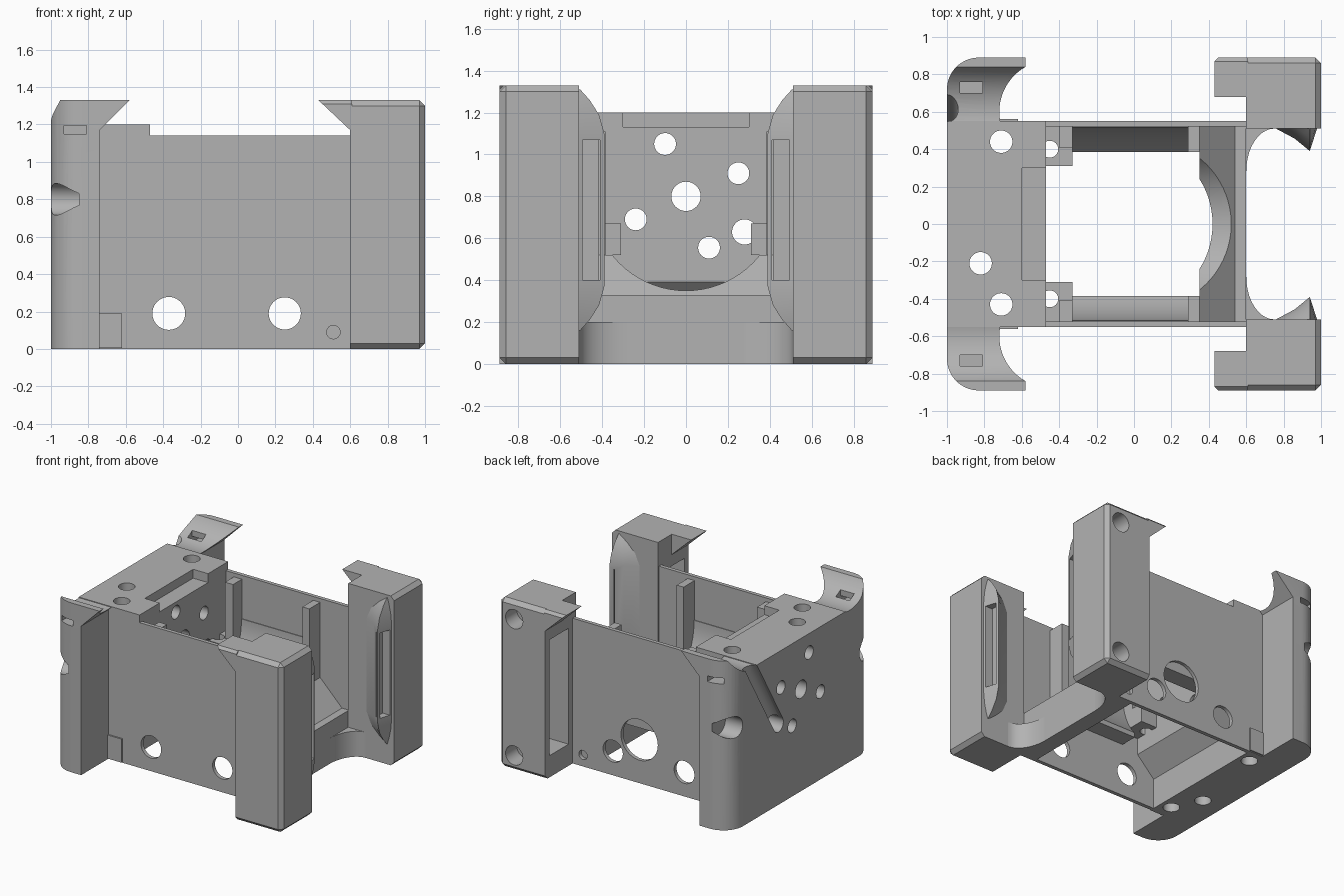
import bpy, bmesh, math
from mathutils import Vector

if "Cube" in bpy.data.objects:
    bpy.data.objects.remove(bpy.data.objects["Cube"], do_unlink=True)

grey = bpy.data.materials.new("plain_grey")
grey.use_nodes = True
grey.diffuse_color = (0.45, 0.45, 0.45, 1)
grey.node_tree.nodes["Principled BSDF"].inputs["Base Color"].default_value = (0.45, 0.45, 0.45, 1)


def finish(name, bm):
    bmesh.ops.recalc_face_normals(bm, faces=bm.faces)
    mesh = bpy.data.meshes.new(name)
    bm.to_mesh(mesh)
    bm.free()
    mesh.materials.append(grey)
    ob = bpy.data.objects.new(name, mesh)
    bpy.context.collection.objects.link(ob)
    return ob


def prism(name, pts, axis, a, b):
    """Extrude a 2D outline along an axis from a to b."""
    place = {"x": lambda u, v, w: (w, u, v),
             "y": lambda u, v, w: (u, w, v),
             "z": lambda u, v, w: (u, v, w)}[axis]
    bm = bmesh.new()
    lo = [bm.verts.new(place(u, v, a)) for u, v in pts]
    hi = [bm.verts.new(place(u, v, b)) for u, v in pts]
    bm.faces.new(lo)
    bm.faces.new(hi)
    for i in range(len(pts)):
        j = (i + 1) % len(pts)
        bm.faces.new((lo[i], lo[j], hi[j], hi[i]))
    return finish(name, bm)


def box(name, x, y, z):
    return prism(name, [(x[0], y[0]), (x[1], y[0]), (x[1], y[1]), (x[0], y[1])], "z", *z)


def rod(p, q, r, segs=40):
    """Cylinder between two points, used as a cutter."""
    p, q = Vector(p), Vector(q)
    bm = bmesh.new()
    bmesh.ops.create_cone(bm, cap_ends=True, segments=segs, radius1=r, radius2=r, depth=(q - p).length)
    bm.transform((q - p).to_track_quat("Z", "Y").to_matrix().to_4x4())
    bmesh.ops.translate(bm, verts=bm.verts, vec=(p + q) / 2)
    return finish("cutter", bm)


def carve(ob, cutters, op="DIFFERENCE"):
    bpy.context.view_layer.objects.active = ob
    for c in cutters:
        c.hide_render = True
        m = ob.modifiers.new("cut", "BOOLEAN")
        m.operation, m.solver, m.object = op, "EXACT", c
        bpy.ops.object.modifier_apply(modifier=m.name)
        bpy.data.objects.remove(c, do_unlink=True)


def motor_bore(r):
    return rod((-0.45, 0, 0.8), (0.9, 0, 0.8), r, 72)


def groove():
    return rod((-1, 0.66, 1.27), (-1, 0.28, 0.63), 0.06)


def span(s, a, b):
    return sorted((s * a, s * b))


# End block with stepped top, bevelled underside and drilled holes
end = prism("end_block", [(-1, 0), (-0.62, 0), (-0.62, 0.24), (-0.47, 0.39), (-0.47, 1.2), (-1, 1.2)],
            "y", -0.55, 0.55)
carve(end, [box("cutter", (-0.6, -0.4), (-0.3, 0.3), (1.13, 1.4)), groove()])
for y, z, r in [(-0.1, 1.05, 0.052), (0.25, 0.91, 0.052), (0, 0.8, 0.07),
                (-0.24, 0.69, 0.052), (0.28, 0.63, 0.06), (0.11, 0.555, 0.052)]:
    carve(end, [rod((-1.1, y, z), (-0.3, y, z), r)])
for x, y in [(-0.71, 0.44), (-0.71, -0.43), (-0.82, -0.21)]:
    carve(end, [rod((x, y, -0.1), (x, y, 1.4), 0.06)])

# Cross bar and slanted baffle, hollowed by the round bore
bar = prism("cross_bar", [(0.47, 0), (0.6, 0), (0.6, 0.33), (0.54, 0.33), (0.35, 0.52),
                          (0.35, 0.42), (0.47, 0.3)], "y", -0.52, 0.52)
carve(bar, [motor_bore(0.45)])

for s, side in ((1, "back"), (-1, "front")):
    # Thin side wall with round holes
    wall = box(side + "_wall", (-0.74, 0.61), span(s, 0.52, 0.55), (0, 1.14))
    holes = [(-0.37, 0.19, 0.088), (0.25, 0.19, 0.086), (0.51, 0.09, 0.036)]
    if s > 0:
        holes.append((0.02, 0.34, 0.16))
    for x, z, r in holes:
        carve(wall, [rod((x, s * 0.45, z), (x, s * 0.65, z), r)])
    box(side + "_pad", (-0.74, -0.62), span(s, 0.54, 0.562), (0.005, 0.19))

    # Flange with rounded corner, flared lip and slot
    flange = prism(side + "_flange", [(-1, 0), (-0.74, 0), (-0.74, 1.17), (-0.58, 1.33), (-1, 1.33)],
                   "y", *span(s, 0.55, 0.89))
    arc = [(-0.83 - 0.17 * math.sin(math.radians(a)), s * (0.72 + 0.17 * math.cos(math.radians(a))))
           for a in range(0, 91, 9)]
    carve(flange, [prism("cutter", arc + [(-1, s * 0.5), (-0.5, s * 0.5), (-0.5, s * 0.89)], "z", -0.1, 1.5)],
          "INTERSECT")
    carve(flange, [rod((-1.2, s * 0.6, 1.466), (-0.4, s * 0.6, 1.466), 0.276, 72),
                   box("cutter", (-0.93, -0.81), span(s, 0.7, 0.95), (1.15, 1.195)),
                   box("cutter", (-0.93, -0.81), span(s, 0.7, 0.76), (1.16, 1.3)),
                   rod((-1.1, s * 0.81, 0.8), (-0.85, s * 0.81, 0.8), 0.085)])
    if s > 0:
        carve(flange, [groove()])

    # Tower with chamfered outer edges and a tall pocket
    tower = box(side + "_tower", (0.6, 1), span(s, 0.51, 0.89), (0, 1.33))
    bm = bmesh.new()
    bm.from_mesh(tower.data)

    def outer(e):
        c = (e.verts[0].co + e.verts[1].co) / 2
        sides = (c.x > 0.99) + (abs(c.y) > 0.88)
        return sides == 2 or (sides == 1 and not 0.01 < c.z < 1.32)
    bmesh.ops.bevel(bm, geom=[e for e in bm.edges if outer(e)], offset=0.03, segments=1, affect="EDGES")
    bm.to_mesh(tower.data)
    bm.free()
    carve(tower, [box("cutter", (0.5, 0.8), span(s, 0.6, 0.84), (0.17, 1.08))])
    if s > 0:
        for z in (0.12, 1.19):
            carve(tower, [rod((0.87, 0.75, z), (0.87, 1, z), 0.075)])

    # Overhanging hook on the tower
    hook = prism(side + "_hook", [(0.61, 1.16), (0.6, 1.17), (0.43, 1.33), (0.61, 1.33)],
                 "y", *span(s, 0.68, 0.89))
    carve(hook, [prism("cutter", [(s * 0.86, 1.34), (s * 0.9, 1.34), (s * 0.9, 1.3)], "x", 0.3, 0.7)])

    # Pointed fin on the inner face of the tower, with a slot
    bm = bmesh.new()
    rings = []
    for z, d in [(0.16, 0.005), (0.21, 0.05), (0.28, 0.095), (0.37, 0.12),
                 (1.1, 0.12), (1.19, 0.095), (1.26, 0.05), (1.31, 0.005)]:
        t = d / 0.12
        plan = [(0.94 - 0.19 * t, 0.515), (0.94 - 0.08 * t, 0.51 - 0.45 * d),
                (0.94, 0.51 - d), (0.94 + 0.04 * t, 0.515)]
        rings.append([bm.verts.new((x, s * y, z)) for x, y in plan])
    for lo, hi in zip(rings, rings[1:]):
        for i in range(4):
            bm.faces.new((lo[i], lo[i - 1], hi[i - 1], hi[i]))
    bm.faces.new(rings[0])
    bm.faces.new(rings[-1])
    fin = finish(side + "_fin", bm)
    carve(fin, [box("cutter", (0.91, 1.1), span(s, 0.41, 0.495), (0.4, 1.07))])

    # Concave corner between bar and tower
    curve = [(0.75 - 0.15 * math.cos(math.radians(a)), s * (0.28 + 0.23 * math.sin(math.radians(a))))
             for a in range(0, 91, 9)]
    prism(side + "_corner_web", curve + [(0.59, s * 0.52), (0.59, s * 0.28)], "z", 0, 0.2)

    # Inner ribs, ledge and cradle
    box(side + "_rib", (0.29, 0.35), span(s, 0.385, 0.525), (0.33, 1.11))
    box(side + "_end_rib", (-0.4, -0.33), span(s, 0.41, 0.525), (0.52, 1.11))
    ledge = box(side + "_ledge", (-0.47, -0.33), span(s, 0.31, 0.525), (0.52, 0.67))
    carve(ledge, [rod((-0.45, s * 0.4, 0.4), (-0.45, s * 0.4, 0.8), 0.045)])
    cradle = box(side + "_cradle", (-0.33, 0.3), span(s, 0.385, 0.525), (0.42, 0.8))
    carve(cradle, [motor_bore(0.515)])

# Smooth the curved faces, keeping edges sharp
bpy.ops.object.select_all(action="DESELECT")
for ob in bpy.context.scene.objects:
    if ob.type == "MESH" and ob.data.materials and ob.data.materials[0] == grey:
        ob.select_set(True)
        bpy.context.view_layer.objects.active = ob
bpy.ops.object.shade_smooth_by_angle(angle=math.radians(30))
